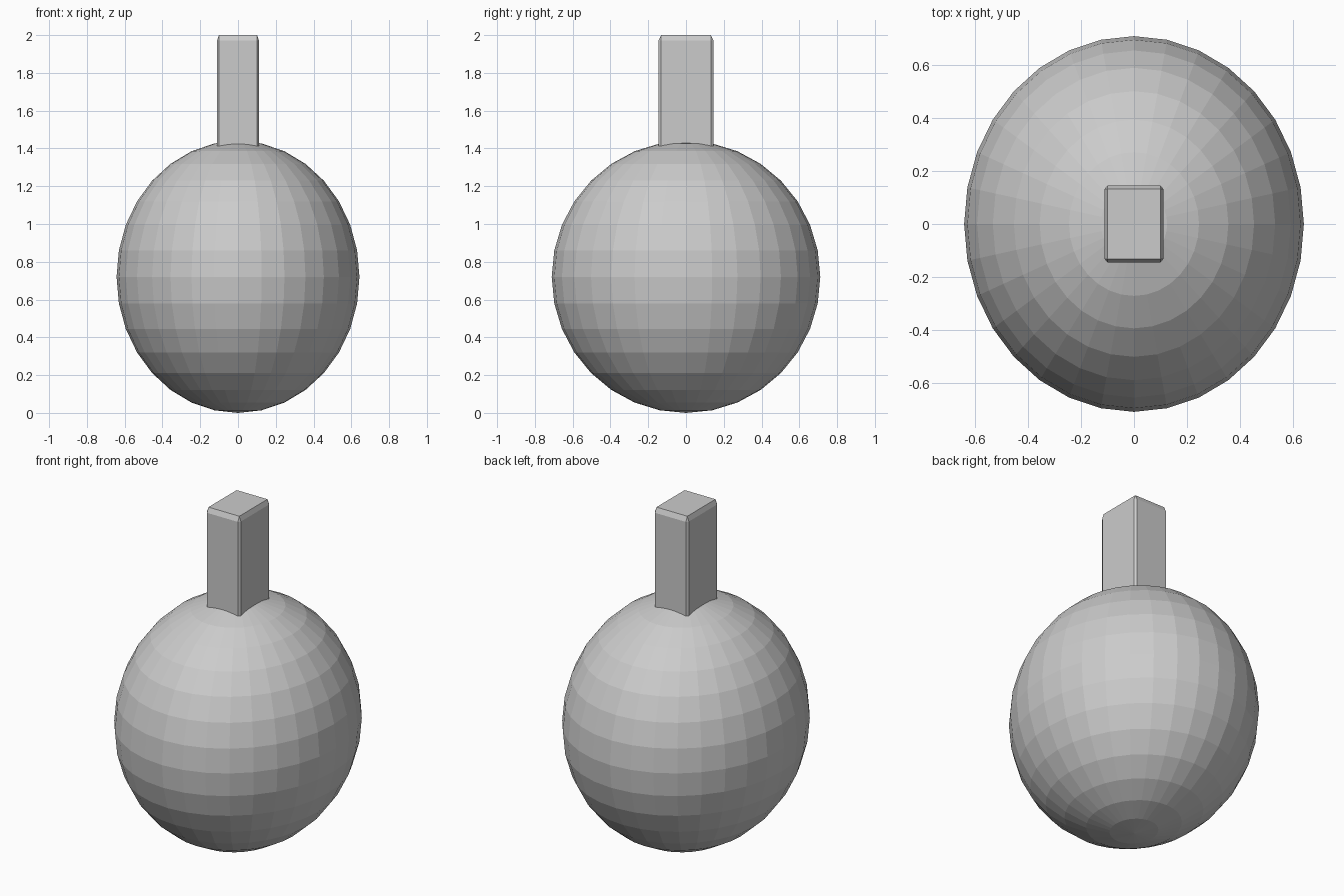
import bpy
import bmesh
from mathutils import Matrix

if "Cube" in bpy.data.objects:
    bpy.data.objects.remove(bpy.data.objects["Cube"])


def add_part(name, bm):
    mesh = bpy.data.meshes.new(name)
    bm.to_mesh(mesh)
    bm.free()
    obj = bpy.data.objects.new(name, mesh)
    bpy.context.collection.objects.link(obj)
    return obj


# Flat-shaded ellipsoid body
bm = bmesh.new()
bmesh.ops.create_uvsphere(
    bm, u_segments=32, v_segments=16, radius=1,
    matrix=Matrix.Translation((0, 0, 0.72)) @ Matrix.Diagonal((0.643, 0.711, 0.72, 1)))
add_part("round_body", bm)

# Rectangular stem with chamfered edges, its base sunk into the body
# (bevelled as a unit cube, then stretched so the chamfer stretches too)
bm = bmesh.new()
bmesh.ops.create_cube(bm, size=1)
bmesh.ops.bevel(bm, geom=bm.edges[:], offset=0.045, segments=1,
                profile=0.5, affect='EDGES')
bottom, top = 1.36, 2.0
bmesh.ops.transform(
    bm, verts=bm.verts[:],
    matrix=Matrix.Translation((0, 0, (bottom + top) / 2))
    @ Matrix.Diagonal((0.222, 0.29, top - bottom, 1)))
add_part("stem", bm)
